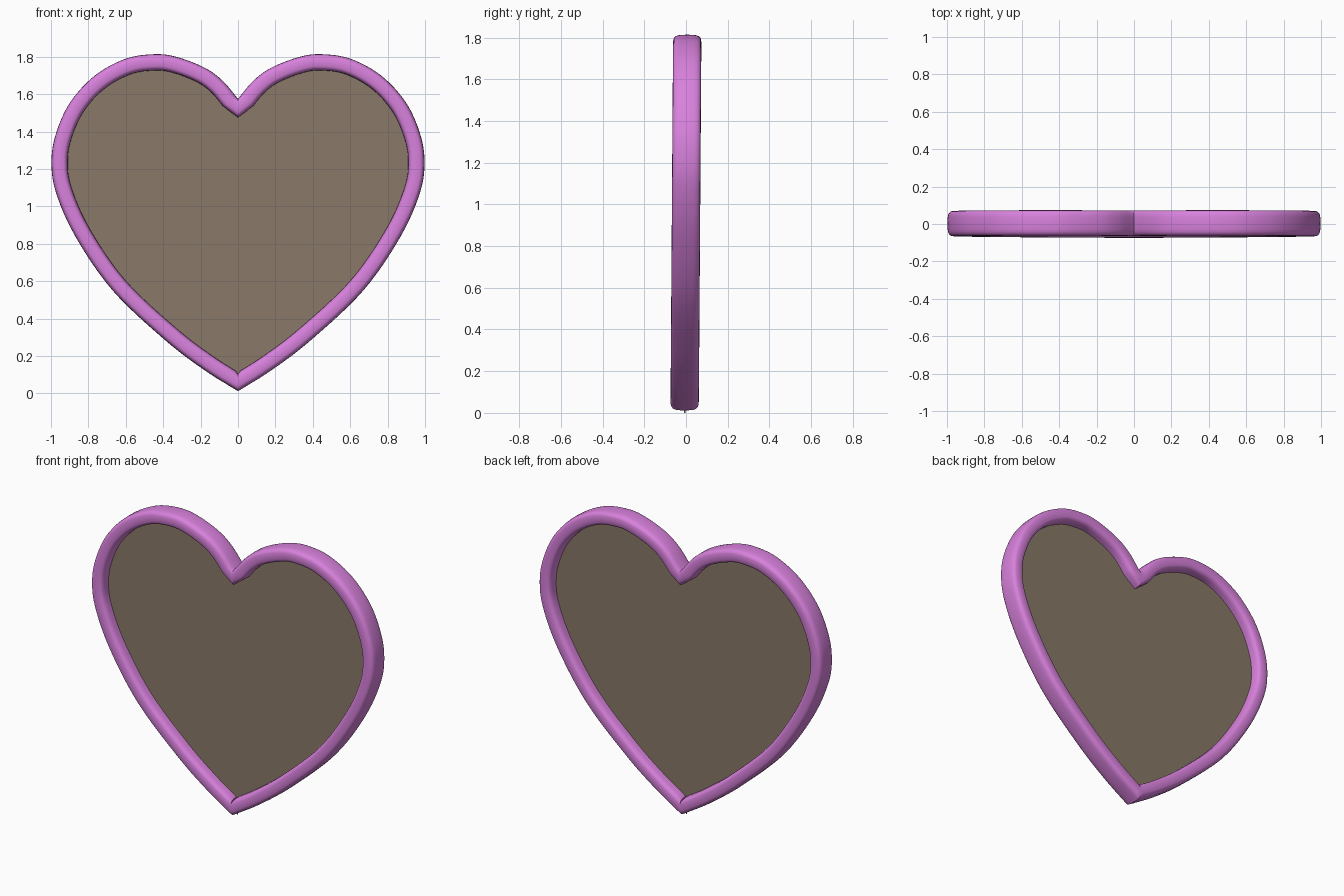
import bpy, bmesh, math
from mathutils import Vector

if "Cube" in bpy.data.objects:
    bpy.data.objects.remove(bpy.data.objects["Cube"])

WIDTH, HALF_DEPTH = 0.087, 0.068   # rim width in the heart plane, half depth in y
STEPS = 6                          # samples per outline segment
# right half of the outer outline, cleft to tip (x, z)
HALF = [(0, 1.575), (0.08, 1.67), (0.175, 1.74), (0.32, 1.797), (0.44, 1.814),
        (0.60, 1.79), (0.765, 1.70), (0.895, 1.56), (0.97, 1.40), (0.997, 1.25),
        (0.975, 1.08), (0.87, 0.84), (0.67, 0.55), (0.39, 0.285), (0.18, 0.125), (0, 0.012)]


def material(name, rgb):
    m = bpy.data.materials.new(name)
    m.diffuse_color = (*rgb, 1)
    m.use_nodes = True
    m.node_tree.nodes["Principled BSDF"].inputs["Base Color"].default_value = m.diffuse_color
    return m


def smooth_curve(pts):
    """Catmull-Rom curve through the points."""
    p = [Vector(q) for q in pts]
    p = [2 * p[0] - p[1]] + p + [2 * p[-1] - p[-2]]
    out = []
    for i in range(1, len(p) - 2):
        a, b, c, d = p[i - 1:i + 3]
        for k in range(STEPS):
            t = k / STEPS
            out.append(0.5 * (2 * b + (c - a) * t + (2 * a - 5 * b + 4 * c - d) * t * t
                              + (3 * b - a - 3 * c + d) * t ** 3))
    return out + [p[-2]]


def heart(offset):
    """Closed heart loop, moved inwards by offset."""
    c = smooth_curve(HALF)
    half = []
    for i, p in enumerate(c):
        t = (c[min(i + 1, len(c) - 1)] - c[max(i - 1, 0)]).normalized()
        q = p + Vector((t.y, -t.x)) * offset
        if i == 0:                       # cleft corner
            q = Vector((0, p.y - offset * 1.15))
        elif i == len(c) - 1:            # tip corner
            q = Vector((0, p.y + offset * 1.2))
        half.append(Vector((max(q.x, 0), q.y)))
    return half + [Vector((-q.x, q.y)) for q in half[-2:0:-1]]


def lean(z):
    """The heart leans back very slightly."""
    return 0.007 * (z - 0.95)


def make(name, bm, mat):
    bmesh.ops.recalc_face_normals(bm, faces=bm.faces)
    me = bpy.data.meshes.new(name)
    bm.to_mesh(me)
    bm.free()
    me.materials.append(mat)
    ob = bpy.data.objects.new(name, me)
    bpy.context.collection.objects.link(ob)
    return ob


pink = material("orchid pink", (0.69, 0.22, 0.72))
brown = material("taupe brown", (0.25, 0.19, 0.135))

# rim: soft-cornered section swept round the heart
bm = bmesh.new()
rings = []
N = 24
for k in range(N):
    a = 2 * math.pi * k / N
    u, v = [math.copysign(abs(f) ** (2 / 3.6), f) for f in (math.cos(a), math.sin(a))]
    loop = heart(WIDTH / 2 * (1 - u))
    rings.append([bm.verts.new((q.x, v * HALF_DEPTH + lean(q.y), q.y)) for q in loop])
M = len(rings[0])
for k in range(N):
    r, s = rings[k], rings[(k + 1) % N]
    for i in range(M):
        j = (i + 1) % M
        bm.faces.new((r[i], r[j], s[j], s[i]))
rim = make("heart_rim", bm, pink)
bpy.context.view_layer.objects.active = rim
rim.select_set(True)
bpy.ops.object.shade_smooth_by_angle(angle=math.radians(40))

# panel: thin flat sheet filling the rim, its point just showing at the tip
bm = bmesh.new()
loop = heart(WIDTH * 0.6)
loop[M // 2] = Vector((0, 0))
front, back = [[bm.verts.new((q.x, y + lean(q.y), q.y)) for q in loop] for y in (-0.004, 0.004)]
bm.faces.new(front)
bm.faces.new(back[::-1])
for i in range(M):
    j = (i + 1) % M
    bm.faces.new((front[j], front[i], back[i], back[j]))
make("heart_panel", bm, brown)
